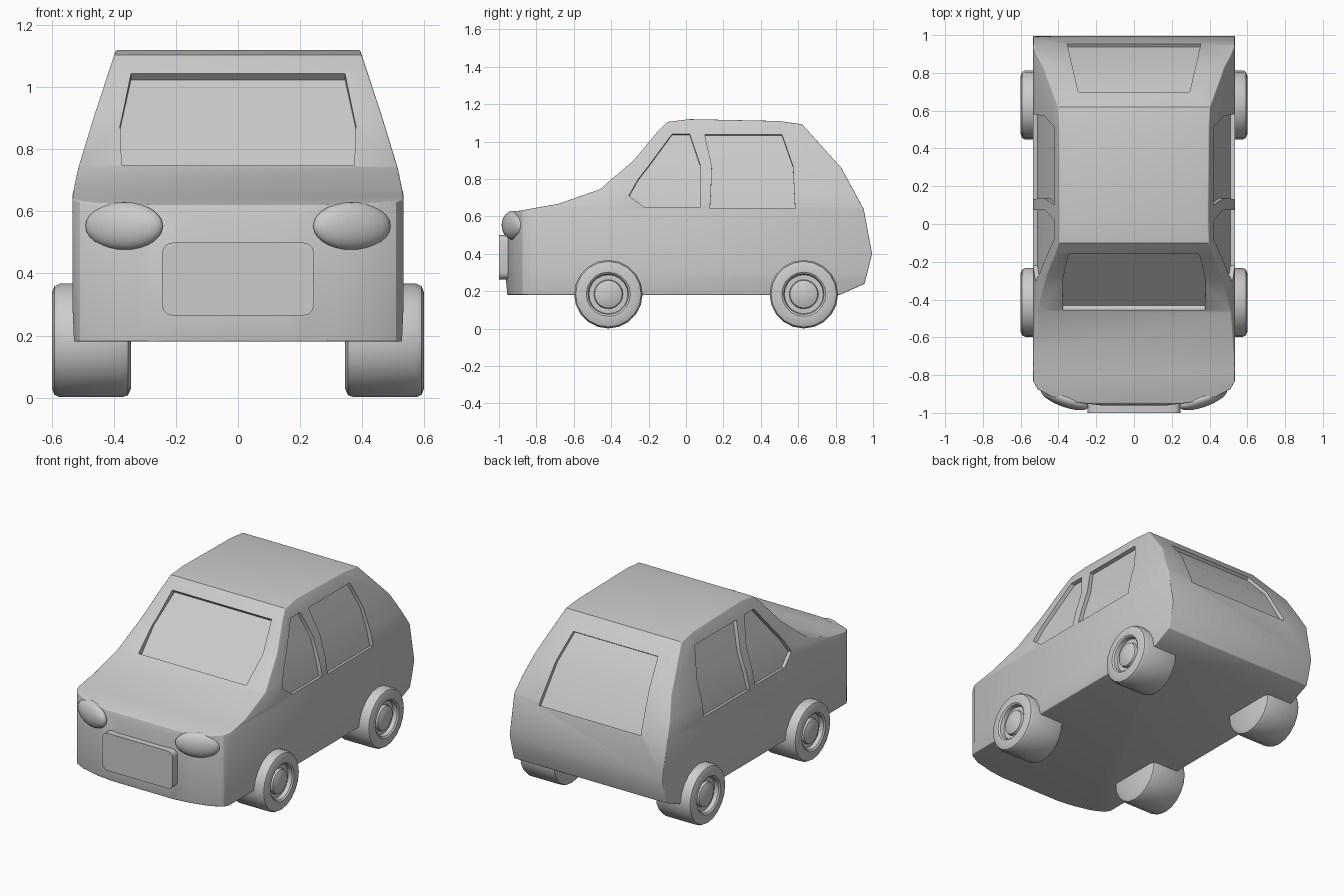
import bpy, bmesh, math
from mathutils import Vector, Matrix

if "Cube" in bpy.data.objects:
    bpy.data.objects.remove(bpy.data.objects["Cube"])


def finish(bm, name, smooth=True, angle=35):
    bmesh.ops.recalc_face_normals(bm, faces=bm.faces[:])
    me = bpy.data.meshes.new(name)
    bm.to_mesh(me)
    bm.free()
    ob = bpy.data.objects.new(name, me)
    bpy.context.collection.objects.link(ob)
    if smooth:
        shade(ob, angle)
    return ob


def select(ob):
    bpy.ops.object.select_all(action='DESELECT')
    ob.select_set(True)
    bpy.context.view_layer.objects.active = ob


def shade(ob, angle=35):
    select(ob)
    bpy.ops.object.shade_smooth_by_angle(angle=math.radians(angle))


def prism(name, ring, shift):
    """Closed outline extruded along a vector."""
    bm = bmesh.new()
    a = [bm.verts.new(p) for p in ring]
    b = [bm.verts.new(Vector(p) + Vector(shift)) for p in ring]
    bm.faces.new(a)
    bm.faces.new(b)
    for i in range(len(a)):
        j = (i + 1) % len(a)
        bm.faces.new((a[i], a[j], b[j], b[i]))
    return finish(bm, name, False)


def boolean(ob, cutter, op):
    m = ob.modifiers.new("cut", 'BOOLEAN')
    m.object, m.operation, m.solver = cutter, op, 'EXACT'
    select(ob)
    bpy.ops.object.modifier_apply(modifier=m.name)
    bpy.data.objects.remove(cutter)


def window_cutter(rows, normal, depth):
    """Block whose floor follows rows of left/right points just under the skin."""
    n = Vector(normal).normalized()
    bm = bmesh.new()
    lay = [[[bm.verts.new(Vector(p) + n * d) for p in row] for row in rows]
           for d in (-depth, 0.15)]
    lo, hi = lay
    for i in range(len(rows) - 1):
        for g in lay:
            bm.faces.new((g[i][0], g[i][1], g[i + 1][1], g[i + 1][0]))
        for s in (0, 1):
            bm.faces.new((lo[i][s], lo[i + 1][s], hi[i + 1][s], hi[i][s]))
    for i in (0, -1):
        bm.faces.new((lo[i][0], lo[i][1], hi[i][1], hi[i][0]))
    return finish(bm, "window_cutter", False)


# Body: side, front and top silhouettes intersected
side = [(-.955, .18), (-.967, .3), (-.967, .56), (-.95, .62), (-.68, .668), (-.46, .745),
        (-.28, .9), (-.155, 1.05), (-.1, 1.105), (.02, 1.12), (.5, 1.11), (.62, 1.093),
        (.83, .86), (.95, .64), (.995, .4), (.955, .24), (.82, .18)]
front = [(.525, .1), (.534, .3), (.534, .65), (.515, .74), (.46, .92), (.392, 1.125), (.36, 1.23)]
plan = [(.535, 1.1), (.535, -.83), (.51, -.875), (.44, -.912), (.32, -.942), (.16, -.962)]


def mirrored(half):
    return half + [(-x, v) for x, v in reversed(half)]


body = prism("body", [(-.6, y, z) for y, z in side], (1.2, 0, 0))
boolean(body, prism("front_cutter", [(x, -1.2, z) for x, z in mirrored(front)], (0, 2.4, 0)), 'INTERSECT')
boolean(body, prism("plan_cutter", [(x, y, 0) for x, y in mirrored(plan)], (0, 0, 1.3)), 'INTERSECT')

# Softened body edges
bev = body.modifiers.new("bevel", 'BEVEL')
bev.width, bev.segments = .022, 3
bev.limit_method, bev.angle_limit = 'ANGLE', math.radians(40)
select(body)
bpy.ops.object.modifier_apply(modifier="bevel")

# Windscreen and rear window recesses
screen = [(.375, -.45, .745), (.38, -.313, .885), (.345, -.158, 1.043)]
rear = [(.295, .70, 1.004), (.325, .83, .86), (.355, .955, .62)]
for pts, nrm, d in ((screen, (0, -.7, .7), .028), (rear, (0, .83, .55), .02)):
    rows = [((-x, y, z), (x, y, z)) for x, y, z in pts]
    boolean(body, window_cutter(rows, nrm, d), 'DIFFERENCE')

# Side window recesses: height, skin half width, front edge, rear edge
front_door = [(.647, .534, -.22, .075), (.711, .521, -.305, .075), (.797, .498, -.257, .075),
              (.877, .473, -.195, .075), (1.04, .42, -.075, .02)]
rear_door = [(.642, .534, .128, .583), (.74, .515, .134, .578), (.87, .475, .138, .572),
             (1.038, .421, .10, .513)]
for door in (front_door, rear_door):
    for s in (-1, 1):
        rows = [((s * x, a, z), (s * x, b, z)) for z, x, a, b in door]
        boolean(body, window_cutter(rows, (s, 0, .25), .024), 'DIFFERENCE')
shade(body, 30)

# Wheels: tyre, rim groove and domed hub turned around the axle
wheel_profile = [(.345, 0), (.345, .155), (.355, .177), (.375, .183), (.575, .183), (.592, .175),
                 (.60, .155), (.60, .118), (.592, .108), (.567, .104), (.567, .078),
                 (.584, .074), (.594, .05), (.598, 0)]


def wheel(name, s, y, sides=20):
    bm = bmesh.new()
    vs = [bm.verts.new((s * x, 0, r)) for x, r in wheel_profile]
    es = [bm.edges.new(p) for p in zip(vs, vs[1:])]
    bmesh.ops.spin(bm, geom=vs + es, cent=(0, 0, 0), axis=(1, 0, 0),
                   angle=math.tau, steps=sides, use_duplicate=False)
    bmesh.ops.remove_doubles(bm, verts=bm.verts[:], dist=1e-4)
    bmesh.ops.translate(bm, verts=bm.verts[:], vec=(0, y, .184))
    finish(bm, name)


for s, lr in ((-1, "left"), (1, "right")):
    wheel("front_wheel_" + lr, s, -.415)
    wheel("rear_wheel_" + lr, s, .63)

    # Headlamps wrapped around the front corners
    bm = bmesh.new()
    mat = (Matrix.Translation((s * .367, -.925, .553))
           @ Matrix.Rotation(s * math.radians(20), 4, 'Z')
           @ Matrix.Diagonal((.133, .043, .077, 1)))
    bmesh.ops.create_uvsphere(bm, u_segments=24, v_segments=14, radius=1, matrix=mat)
    finish(bm, "headlamp_" + lr, angle=60)

# Front grille panel with rounded corners
bm = bmesh.new()
bmesh.ops.create_cube(bm, size=1, matrix=Matrix.Translation((0, -.965, .382))
                      @ Matrix.Diagonal((.49, .07, .236, 1)))
corners = [e for e in bm.edges if abs(e.verts[0].co.y - e.verts[1].co.y) > .05]
bmesh.ops.bevel(bm, geom=corners, offset=.035, segments=3, profile=.5, affect='EDGES')
finish(bm, "grille_panel")
